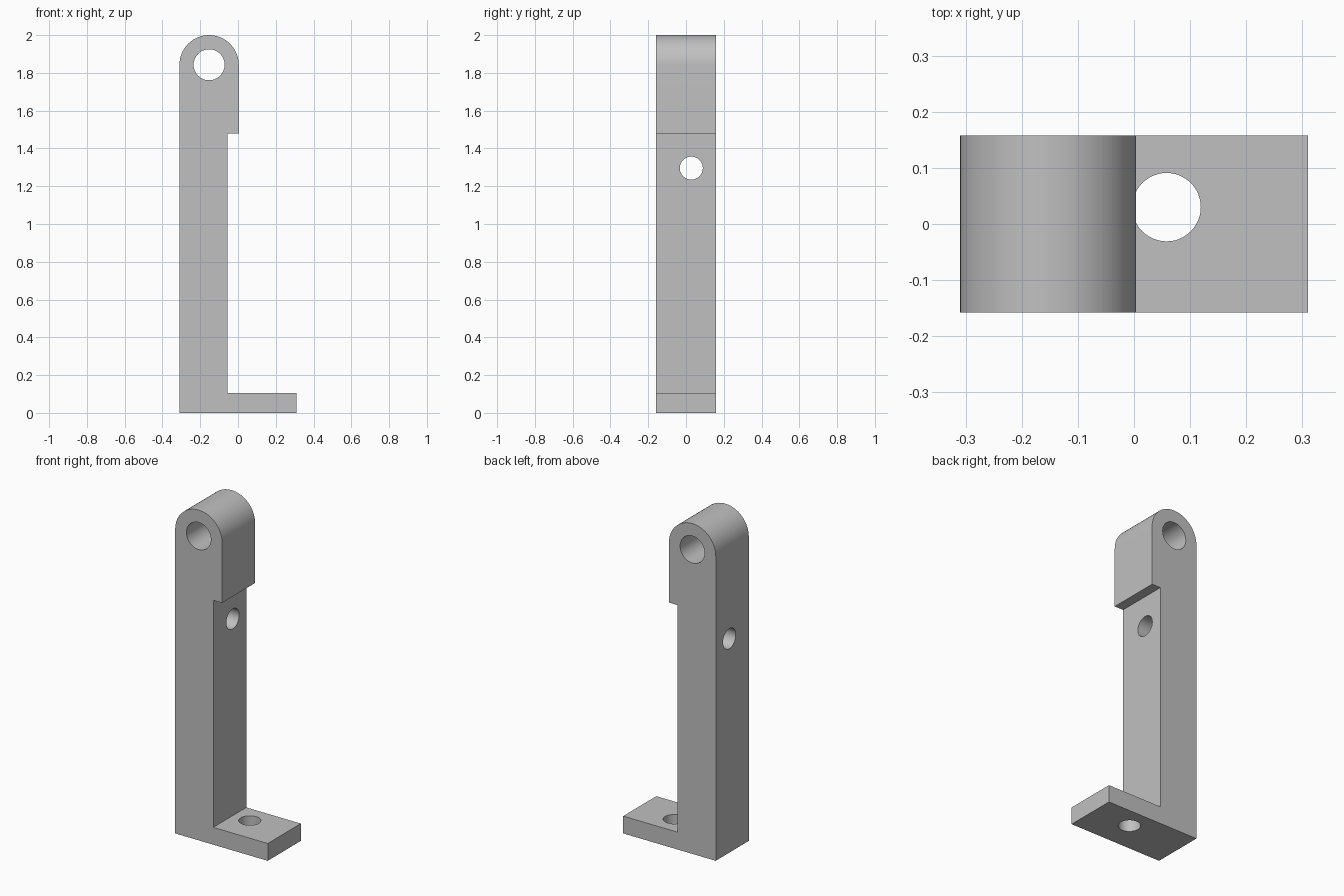
import bpy
import math
from mathutils import Vector

if "Cube" in bpy.data.objects:
    bpy.data.objects.remove(bpy.data.objects["Cube"], do_unlink=True)

HALF_LENGTH, HALF_DEPTH = 0.31, 0.158
HEAD_X, HEAD_R = -0.153, 0.157
HEAD_Z = 2 - HEAD_R
POST_X, STEP_Z, FOOT_Z = -0.055, 1.48, 0.105

steel = bpy.data.materials.new("plain_grey")
steel.use_nodes = True
grey = (0.53, 0.53, 0.53, 1)
steel.diffuse_color = grey
steel.node_tree.nodes["Principled BSDF"].inputs["Base Color"].default_value = grey

# Bracket outline: foot, post, stepped head with a rounded top
outline = [(-HALF_LENGTH, 0), (HALF_LENGTH, 0), (HALF_LENGTH, FOOT_Z),
           (POST_X, FOOT_Z), (POST_X, STEP_Z), (HEAD_X + HEAD_R, STEP_Z)]
arc_steps = 32
for i in range(arc_steps + 1):
    a = math.pi * i / arc_steps
    outline.append((HEAD_X + HEAD_R * math.cos(a), HEAD_Z + HEAD_R * math.sin(a)))

# Extrude the outline across the depth
n = len(outline)
verts = [(x, y, z) for y in (-HALF_DEPTH, HALF_DEPTH) for x, z in outline]
faces = [tuple(range(n)), tuple(reversed(range(n, 2 * n)))]
faces += [(i, i + n, (i + 1) % n + n, (i + 1) % n) for i in range(n)]
mesh = bpy.data.meshes.new("bracket")
mesh.from_pydata(verts, [], faces)
mesh.materials.append(steel)
bracket = bpy.data.objects.new("bracket", mesh)
bpy.context.collection.objects.link(bracket)


def drill(name, centre, axis, radius):
    """Cut a round hole through the bracket along an axis."""
    bpy.ops.mesh.primitive_cylinder_add(vertices=48, radius=radius, depth=0.8, location=centre)
    cutter = bpy.context.object
    cutter.name = name
    cutter.rotation_euler = Vector(axis).to_track_quat("Z", "Y").to_euler()
    cutter.data.materials.append(steel)
    cutter.hide_render = True
    bpy.context.view_layer.objects.active = bracket
    mod = bracket.modifiers.new(name, "BOOLEAN")
    mod.operation, mod.solver, mod.object = "DIFFERENCE", "EXACT", cutter
    bpy.ops.object.modifier_apply(modifier=mod.name)
    bpy.data.objects.remove(cutter, do_unlink=True)


# Pivot hole, post cross hole and foot bolt hole
drill("pivot_hole", (HEAD_X, 0, HEAD_Z), (0, 1, 0), 0.082)
drill("post_hole", (-0.2, 0.028, 1.296), (1, 0, 0), 0.061)
drill("foot_hole", (0.058, 0.03, 0), (0, 0, 1), 0.061)

bpy.ops.object.select_all(action="DESELECT")
bracket.select_set(True)
bpy.context.view_layer.objects.active = bracket
bpy.ops.object.shade_smooth_by_angle(angle=math.radians(30))
